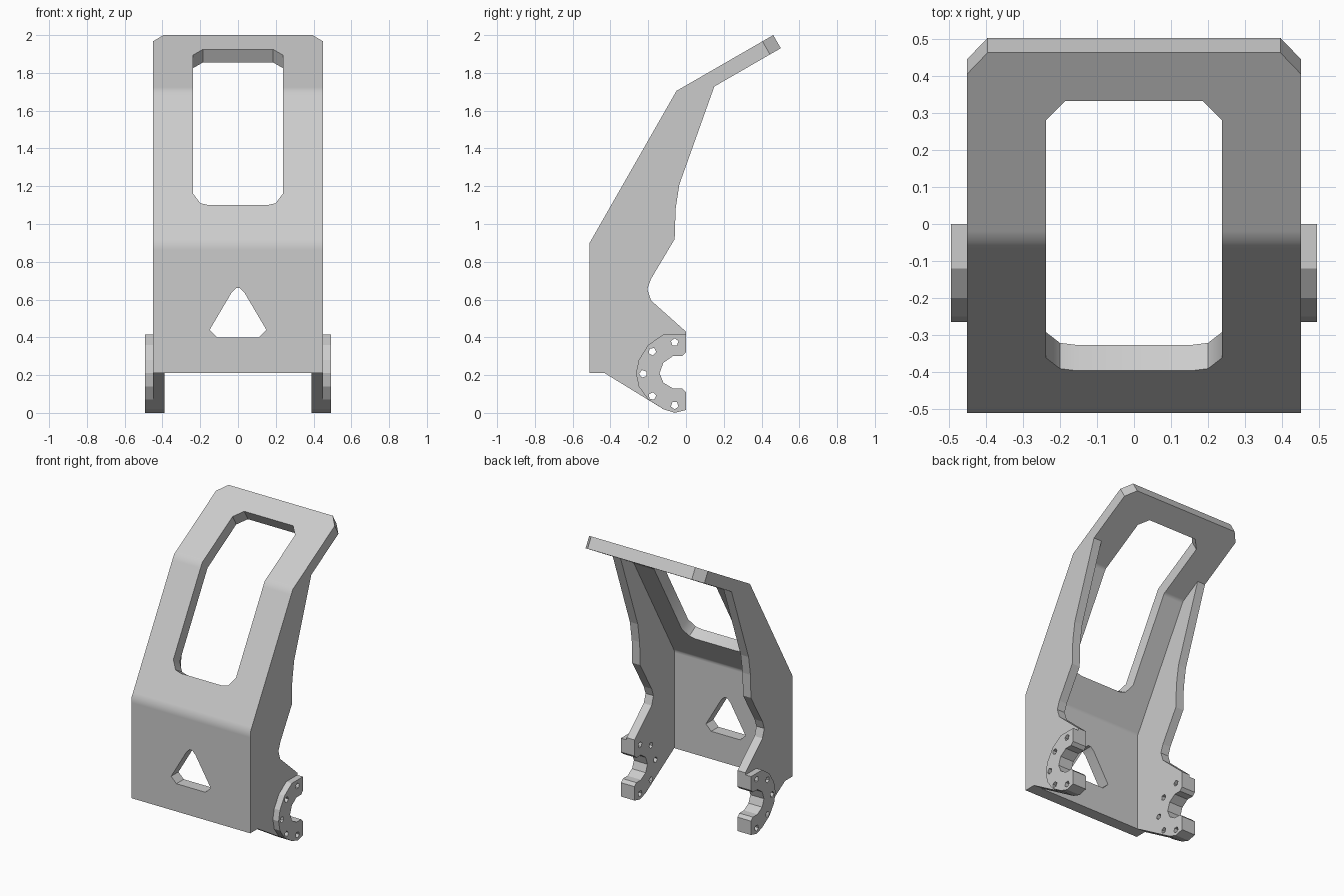
import bpy
import bmesh
import math
from mathutils import Vector

cube = bpy.data.objects.get("Cube")
if cube:
    bpy.data.objects.remove(cube, do_unlink=True)

THICK = 0.08
HALF = 0.45          # half width of the bracket
WALL_IN = 0.39       # inner face of the side walls
RING_OUT = 0.493     # outer face of the mounting rings

grey = bpy.data.materials.new("plain grey")
grey.use_nodes = True
grey.diffuse_color = (0.6, 0.6, 0.6, 1)
grey.node_tree.nodes["Principled BSDF"].inputs["Base Color"].default_value = (0.6, 0.6, 0.6, 1)


def finish(bm, name):
    bmesh.ops.recalc_face_normals(bm, faces=bm.faces[:])
    mesh = bpy.data.meshes.new(name)
    bm.to_mesh(mesh)
    bm.free()
    mesh.materials.append(grey)
    obj = bpy.data.objects.new(name, mesh)
    bpy.context.collection.objects.link(obj)
    return obj


# Folded front plate: side profile as (y, z)
fold = [Vector(p) for p in ((-0.51, 0.21), (-0.51, 0.9), (-0.05, 1.705), (0.462, 2.0))]


def normal(i):
    d = (fold[i + 1] - fold[i]).normalized()
    return Vector((d.y, -d.x))


def plate_point(z, back):
    """Point on the plate at front height z, on its front or back skin."""
    i = max(k for k in range(3) if fold[k].y <= z + 1e-6)
    a, b = fold[i], fold[i + 1]
    p = a.lerp(b, (z - a.y) / (b.y - a.y))
    n = normal(i)
    if i and abs(z - a.y) < 1e-6:      # mitre at a fold
        m = normal(i - 1)
        n = (n + m) / (1 + n.dot(m))
    return p + n * THICK * back


# Rows: height, half width of the opening, opening starts above this row
rows = [
    (0.21, 0.11, 0), (0.40, 0.11, 1), (0.44, 0.15, 1), (0.635, 0.035, 1), (0.66, 0.01, 0),
    (0.865, 0.1, 0), (0.9, 0.1, 0), (0.93, 0.1, 0),
    (1.10, 0.155, 1), (1.11, 0.20, 1), (1.16, 0.237, 1),
    (1.675, 0.237, 1), (1.705, 0.237, 1), (1.722, 0.237, 1),
    (1.895, 0.237, 1), (1.925, 0.185, 0), (1.967, 0.185, 0), (2.0, 0.185, 0),
]


def build_plate():
    bm = bmesh.new()
    skins = []
    for back in (0, 1):
        grid = []
        for z, inner, _ in rows:
            outer = 0.395 if z == 2.0 else HALF
            p = plate_point(z, back)
            grid.append([bm.verts.new((x, p.x, p.y)) for x in (-outer, -inner, inner, outer)])
        skins.append(grid)
        for k in range(len(rows) - 1):
            for c in range(3):
                if c == 1 and rows[k][2]:
                    continue
                lo, hi = grid[k], grid[k + 1]
                bm.faces.new((lo[c], lo[c + 1], hi[c + 1], hi[c]))
    # Join the two skins around the outside and the openings
    twin = {f: b for fr, br in zip(*skins) for f, b in zip(fr, br)}
    rim = [e for e in bm.edges if e.is_boundary and e.verts[0] in twin]
    for e in rim:
        a, b = e.verts
        bm.faces.new((a, b, twin[b], twin[a]))
    return finish(bm, "front_plate")


plate = build_plate()
bpy.ops.object.select_all(action='DESELECT')
plate.select_set(True)
bpy.context.view_layer.objects.active = plate
bpy.ops.object.shade_smooth_by_angle(angle=math.radians(35))


def slab(name, outline, holes, x0, x1):
    """Flat (y, z) outline with holes, extruded from x0 to x1."""
    bm = bmesh.new()
    for loop in [outline] + holes:
        vs = [bm.verts.new((x0, y, z)) for y, z in loop]
        for a, b in zip(vs, vs[1:] + vs[:1]):
            bm.edges.new((a, b))
    bmesh.ops.triangle_fill(bm, edges=bm.edges[:], use_beauty=True, normal=(1, 0, 0))
    top = bmesh.ops.extrude_face_region(bm, geom=bm.faces[:], use_keep_orig=True)["geom"]
    moved = [v for v in top if isinstance(v, bmesh.types.BMVert)]
    bmesh.ops.translate(bm, verts=moved, vec=(x1 - x0, 0, 0))
    return finish(bm, name)


# Open socket and bolt holes shared by the walls and the rings
socket = [(0, 0.32), (-0.02, 0.3), (-0.07, 0.3), (-0.12, 0.265), (-0.14, 0.21),
          (-0.12, 0.16), (-0.07, 0.13), (-0.02, 0.13), (0, 0.11)]


def bolt_hole(deg):
    a = math.radians(deg)
    cy, cz = -0.06 + 0.167 * math.cos(a), 0.207 + 0.167 * math.sin(a)
    return [(cy + 0.021 * math.cos(a + k * math.tau / 5), cz + 0.021 * math.sin(a + k * math.tau / 5))
            for k in range(5)]


bolts = [bolt_hole(d) for d in range(90, 271, 45)]

# Side wall: plate edge, stepped rear edge, socket, sloping lower edge
plate_edge = [tuple(plate_point(z, 1)) for z in (0.21, 0.9, 1.705)]
rear_edge = [(0.15, 1.728), (-0.035, 1.21), (-0.055, 1.08), (-0.06, 0.92),
             (-0.185, 0.71), (-0.205, 0.655), (-0.185, 0.595), (0, 0.43)]
wall = plate_edge + rear_edge + socket + [(0, 0.015), (-0.06, 0), (-0.12, 0.02)]

ring = [(0, 0.415), *socket, (0, 0.015), (-0.06, 0), (-0.12, 0.02), (-0.2, 0.07),
        (-0.25, 0.14), (-0.265, 0.21), (-0.25, 0.28), (-0.2, 0.36), (-0.12, 0.415)]

for side, s in (("left", 1), ("right", -1)):
    slab(side + "_side_wall", wall, bolts, s * WALL_IN, s * HALF)
    slab(side + "_mounting_ring", ring, bolts, s * HALF, s * RING_OUT)
